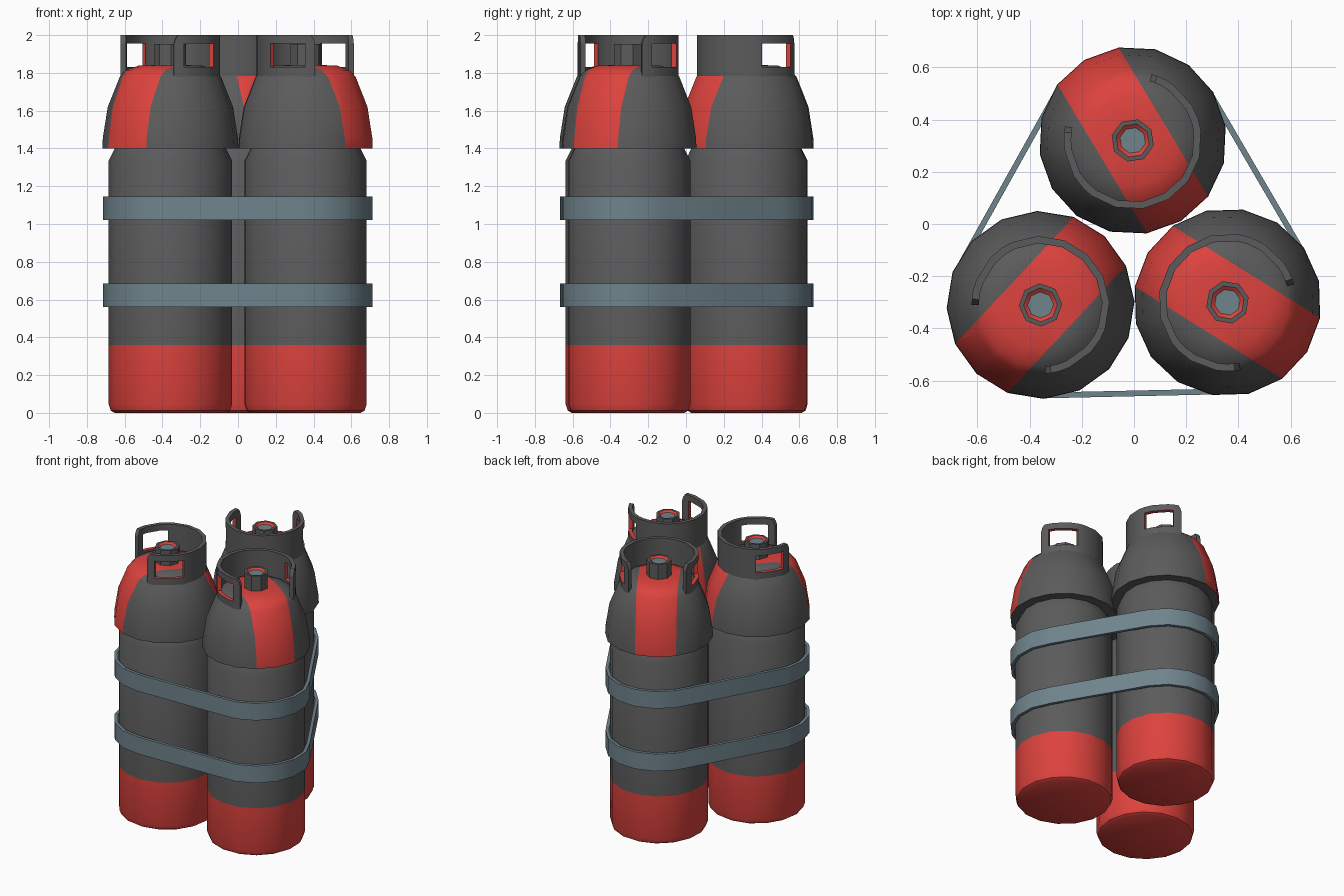
import bpy, bmesh
from math import sin, cos, radians, pi
from mathutils import Vector, Matrix
from mathutils.geometry import convex_hull_2d

if "Cube" in bpy.data.objects:
    bpy.data.objects.remove(bpy.data.objects["Cube"])


def material(name, rgb):
    m = bpy.data.materials.new(name)
    m.diffuse_color = (*rgb, 1)
    m.use_nodes = True
    m.node_tree.nodes["Principled BSDF"].inputs["Base Color"].default_value = m.diffuse_color
    return m


GREY, RED, STEEL = 0, 1, 2
MATS = [material("dark_grey", (0.105, 0.105, 0.108)),
        material("red", (0.72, 0.055, 0.047)),
        material("blue_steel", (0.16, 0.23, 0.265))]

# centre x, centre y, direction of the stripe and guard opening
TANKS = [(-0.005, 0.32, 121), (-0.358, -0.31, 227), (0.358, -0.30, 328)]
SIDES = 16


def finish(bm, name, rule, matrix=Matrix()):
    """Colour faces by rule(face), place, shade and link."""
    bmesh.ops.recalc_face_normals(bm, faces=bm.faces)
    bm.normal_update()
    for f in bm.faces:
        f.material_index = rule(f)
    me = bpy.data.meshes.new(name)
    bm.to_mesh(me)
    bm.free()
    for m in MATS:
        me.materials.append(m)
    ob = bpy.data.objects.new(name, me)
    bpy.context.collection.objects.link(ob)
    ob.matrix_world = matrix
    bpy.context.view_layer.objects.active = ob
    ob.select_set(True)
    bpy.ops.object.shade_smooth_by_angle(angle=radians(32))
    ob.select_set(False)
    return ob


def lathe(profile, sides):
    """Closed solid of revolution from (radius, z) pairs."""
    bm = bmesh.new()
    rings = [[bm.verts.new((r * cos(2 * pi * i / sides), r * sin(2 * pi * i / sides), z))
              for i in range(sides)] for r, z in profile]
    for a, b in zip(rings, rings[1:]):
        for i in range(sides):
            j = (i + 1) % sides
            bm.faces.new((a[i], a[j], b[j], b[i]))
    bm.faces.new(rings[0])
    bm.faces.new(rings[-1])
    return bm


def body(name, mat):
    bm = lathe([(0.295, 0), (0.316, 0.012), (0.327, 0.045), (0.327, 0.36),
                (0.327, 1.335), (0.29, 1.41)], SIDES)
    finish(bm, name, lambda f: RED if f.calc_center_median().z < 0.36 else GREY, mat)


def cap(name, mat):
    bm = lathe([(0.30, 1.40), (0.36, 1.40), (0.358, 1.455), (0.332, 1.62), (0.268, 1.78),
                (0.235, 1.815), (0.17, 1.838), (0.08, 1.842)], SIDES)
    # cut the edges of the painted stripe
    half = 0.137
    for y in (-half, half):
        bmesh.ops.bisect_plane(bm, geom=bm.verts[:] + bm.edges[:] + bm.faces[:],
                               plane_co=(0, y, 0), plane_no=(0, 1, 0), dist=1e-4)

    def stripe(f):
        c = f.calc_center_median()
        return RED if abs(c.y) < half and c.z > 1.401 else GREY
    finish(bm, name, stripe, mat)


def guard(name, mat):
    # curved sheet with a hand hole near each end of the arc
    half = [47, 49, 52, 59, 67.5, 90, 103, 112.5, 135, 157.5]
    cols = half + [180] + [360 - a for a in reversed(half)]
    rows = [1.775, 1.83, 1.955, 2.0]
    drop = {47: 0.045, 49: 0.018, 52: 0.0}
    r_out, r_in = 0.264, 0.236

    def is_hole(i, k):
        mid = (cols[i] + cols[i + 1]) / 2
        return k == 1 and 59 < min(mid, 360 - mid) < 103
    bm = bmesh.new()
    grid = []
    for r in (r_out, r_in):
        grid.append([[bm.verts.new((r * cos(radians(a)), r * sin(radians(a)),
                                    z - (drop.get(min(a, 360 - a), 0) if k == 3 else 0)))
                      for k, z in enumerate(rows)] for a in cols])
    out, inn = grid
    for i in range(len(cols) - 1):
        for k in range(3):
            if not is_hole(i, k):
                for g in grid:
                    bm.faces.new((g[i][k], g[i + 1][k], g[i + 1][k + 1], g[i][k + 1]))
    # join the open borders of both sheets to give thickness
    pair = {}
    for co, ci in zip(out, inn):
        for vo, vi in zip(co, ci):
            pair[vo] = vi
    for e in [e for e in bm.edges if e.is_boundary and e.verts[0] in pair]:
        a, b = e.verts
        bm.faces.new((a, b, pair[b], pair[a]))

    # hand hole rims are red
    def rim(f):
        c = f.calc_center_median()
        radial = Vector((c.x, c.y, 0)).normalized()
        ang = abs(radial.angle(Vector((1, 0, 0)))) * 180 / pi
        inside = 58 < ang < 104 and 1.82 < c.z < 1.96
        return RED if inside and abs(f.normal.dot(radial)) < 0.5 else GREY
    finish(bm, name, rim, mat)


def valve(name, mat):
    bm = lathe([(0.083, 1.82), (0.083, 1.952), (0.065, 1.952), (0.05, 1.94)], 8)

    def colour(f):
        c = f.calc_center_median()
        if c.z < 1.939 or c.z > 1.951:
            return GREY
        return STEEL if len(f.verts) == 8 else RED
    finish(bm, name, colour, mat)


# three identical cylinders
for n, (x, y, ang) in enumerate(TANKS, 1):
    place = Matrix.Translation((x, y, 0)) @ Matrix.Rotation(radians(ang), 4, 'Z')
    body(f"tank_body_{n}", place)
    cap(f"tank_cap_{n}", place)
    guard(f"valve_guard_{n}", place)
    valve(f"valve_{n}", place)


# straps wrapped around all three
def ring_points(r):
    return [Vector((x + r * cos(radians(a + 22.5 * i)), y + r * sin(radians(a + 22.5 * i))))
            for x, y, a in TANKS for i in range(SIDES)]


outer, inner = ring_points(0.358), ring_points(0.336)
hull = convex_hull_2d(outer)
for name, z0, z1 in (("lower_strap", 0.56, 0.685), ("upper_strap", 1.02, 1.145)):
    bm = bmesh.new()
    loops = [[bm.verts.new((*pts[i], z)) for i in hull]
             for pts, z in ((outer, z0), (outer, z1), (inner, z1), (inner, z0))]
    for a, b in zip(loops, loops[1:] + loops[:1]):
        for i in range(len(hull)):
            j = (i + 1) % len(hull)
            bm.faces.new((a[i], a[j], b[j], b[i]))
    finish(bm, name, lambda f: STEEL)
